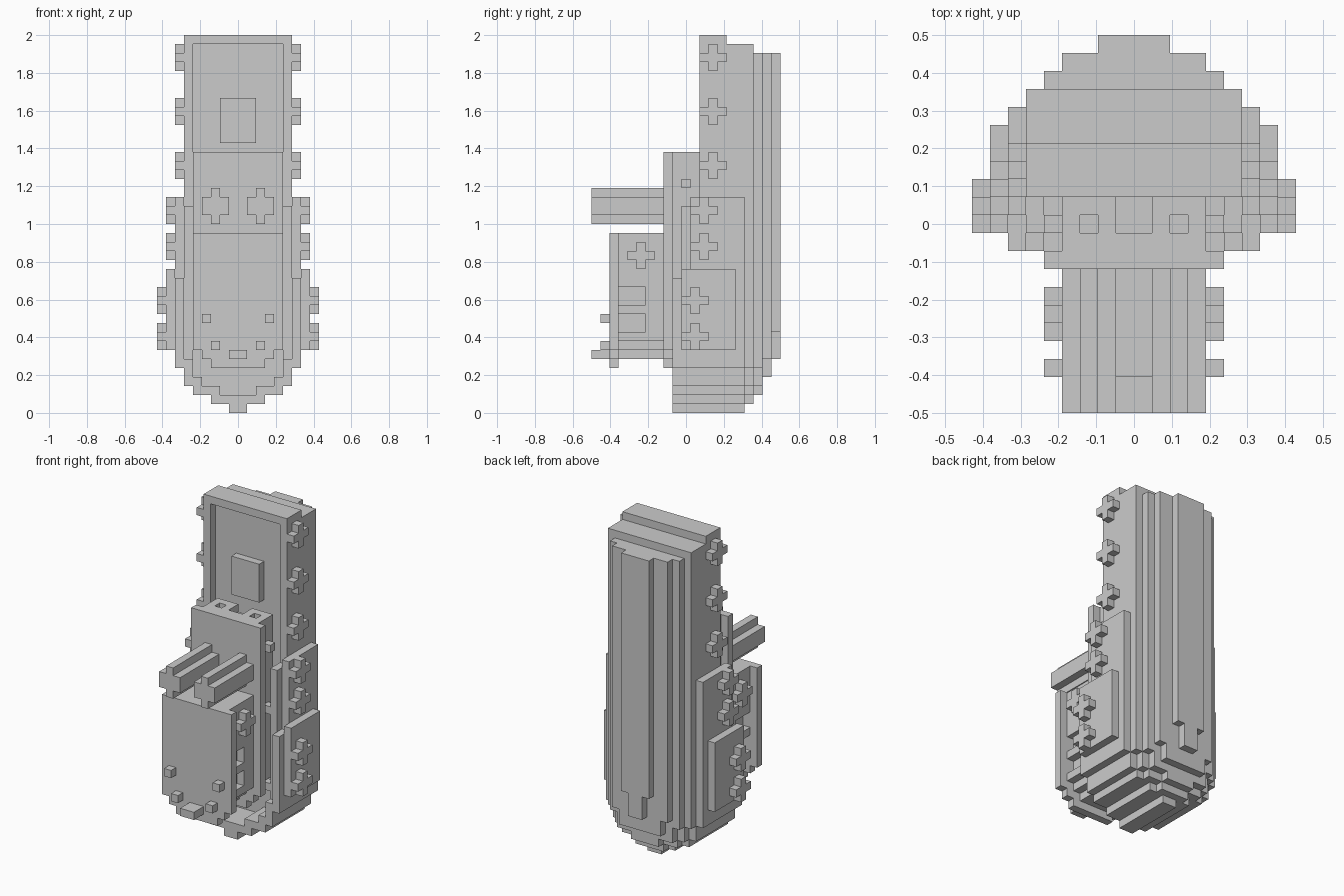
import bpy, bmesh

if "Cube" in bpy.data.objects:
    bpy.data.objects.remove(bpy.data.objects["Cube"])

U = 1 / 21                      # one block of the grid


def finish(name, bm):
    bmesh.ops.recalc_face_normals(bm, faces=bm.faces)
    me = bpy.data.meshes.new(name)
    bm.to_mesh(me)
    bm.free()
    ob = bpy.data.objects.new(name, me)
    bpy.context.collection.objects.link(ob)
    return ob


def prism(bm, pts, axis, a, b):
    """Extrude a block-unit outline along x or y (y counted from the front)."""
    def place(p, d):
        x, y, z = (p[0], d, p[1]) if axis == 'y' else (d, p[0], p[1])
        return (x * U, (y - 10.5) * U, z * U)
    face = bm.faces.new([bm.verts.new(place(p, a)) for p in pts])
    ext = bmesh.ops.extrude_face_region(bm, geom=[face])
    off = [p - q for p, q in zip(place((0, 0), b), place((0, 0), a))]
    verts = [g for g in ext['geom'] if isinstance(g, bmesh.types.BMVert)]
    bmesh.ops.translate(bm, verts=verts, vec=off)


def box(bm, x0, x1, y0, y1, z0, z1):
    prism(bm, [(x0, z0), (x1, z0), (x1, z1), (x0, z1)], 'y', y0, y1)


def pair(bm, x0, x1, *r):
    box(bm, x0, x1, *r)
    box(bm, -x1, -x0, *r)


def half_stair(steps, top):
    """Right half of a stepped outline, (half width, start z) from the bottom up."""
    pts, w0 = [], None
    for w, z in steps:
        if w0 is not None:
            pts.append((w0, z))
        pts.append((w, z))
        w0 = w
    return pts + [(w0, top)]


def stair(bm, steps, top, y0, y1, hollow=None):
    right = half_stair(steps, top)
    pts = [(-x, z) for x, z in reversed(right)] + right
    if hollow:
        r = half_stair(hollow, top)
        pts += list(reversed(r)) + [(-x, z) for x, z in r]
    prism(bm, pts, 'y', y0, y1)


PLUS = [(-1.5, -.5), (-.5, -.5), (-.5, -1.5), (.5, -1.5), (.5, -.5), (1.5, -.5),
        (1.5, .5), (.5, .5), (.5, 1.5), (-.5, 1.5), (-.5, .5), (-1.5, .5)]

# hull shell: stepped keel, open at the front, stepped towards the back
KEEL = [(1, 0), (3, 1), (5, 2), (6, 3), (7, 5)]
bm = bmesh.new()
stair(bm, KEEL, 15, 9, 10, [(2, 2), (4, 3), (5, 4), (6, 6)])
stair(bm, KEEL, 15, 10, 13, [(2, 2), (4, 3), (5, 4)])
stair(bm, KEEL, 15, 13, 17)
finish("lower_hull", bm)

bm = bmesh.new()
pair(bm, 5, 6, 10, 12, 15, 23)
pair(bm, 5, 6, 12, 13, 15, 42)
box(bm, -6, 6, 12, 13, 41, 42)
box(bm, -6, 6, 13, 15, 15, 42)
box(bm, -6, 6, 15, 17, 15, 41)
finish("upper_shell", bm)

bm = bmesh.new()
stair(bm, [(2, 1), (4, 2), (5, 3), (6, 5)], 41, 17, 18)
stair(bm, [(2, 2), (4, 3), (5, 5)], 40, 18, 19)
stair(bm, [(3, 4), (4, 6)], 40, 19, 20)
stair(bm, [(1, 6), (2, 9)], 40, 20, 21)
finish("rounded_back", bm)

# side armour plates
bm = bmesh.new()
pair(bm, 6, 7, 11, 17, 15, 24)
pair(bm, 7, 8, 10, 16, 7, 16)
finish("side_plates", bm)

# plus-shaped studs: (inner x, centre y, centre z)
bm = bmesh.new()
for x, y, z in [(6, 13.5, 39.5), (6, 13.5, 33.5), (6, 13.5, 27.5),
                (7, 12.5, 22.5), (7, 12.5, 18.5),
                (8, 11.5, 12.5), (8, 11.5, 8.5), (4, 5.5, 17.5)]:
    for s in (1, -1):
        prism(bm, [(y + p, z + q) for p, q in PLUS], 'x', s * x, s * (x + 1))
finish("side_studs", bm)

# badge plate on the recessed upper panel
bm = bmesh.new()
box(bm, -2, 2, 12, 13, 30, 35)
finish("panel_plate", bm)

# inner column with front plate, pockets in the top and side pegs
INNER = [(2, 6), (3, 7), (4, 8)]
PLATE = [(3, 5), (4, 6), (5, 7)]
bm = bmesh.new()
stair(bm, PLATE, 29, 8, 9)
stair(bm, INNER, 29, 9, 10)
stair(bm, INNER, 28, 10, 12)
pair(bm, 1, 2, 10, 12, 28, 29)
pair(bm, 2, 3, 11, 12, 28, 29)
pair(bm, 3, 4, 10, 12, 28, 29)
finish("inner_column", bm)

bm = bmesh.new()
for z in (7, 17, 25):
    pair(bm, 4, 5, 10, 11, z, z + 1)
finish("column_pegs", bm)

# front box with two side windows
bm = bmesh.new()
stair(bm, PLATE, 20, 2, 3)
stair(bm, [(2, 6), (3, 7)], 20, 3, 8)
for z0, z1 in ((8, 9), (11, 12), (14, 20)):
    pair(bm, 3, 4, 3, 8, z0, z1)
for z0, z1 in ((9, 11), (12, 14)):
    pair(bm, 3, 4, 6, 8, z0, z1)
finish("front_box", bm)

# small bolts and lip on the front box
bm = bmesh.new()
pair(bm, 3, 4, 1, 2, 10, 11)
pair(bm, 2, 3, 1, 2, 7, 8)
box(bm, -1, 1, 0, 2, 6, 7)
finish("front_bolts", bm)

# twin plus-section bars
bm = bmesh.new()
for s in (1, -1):
    prism(bm, [(s * 2.5 + p, 23 + q + (.5 if q > 0 else -.5)) for p, q in PLUS], 'y', 0, 8)
finish("twin_bars", bm)
